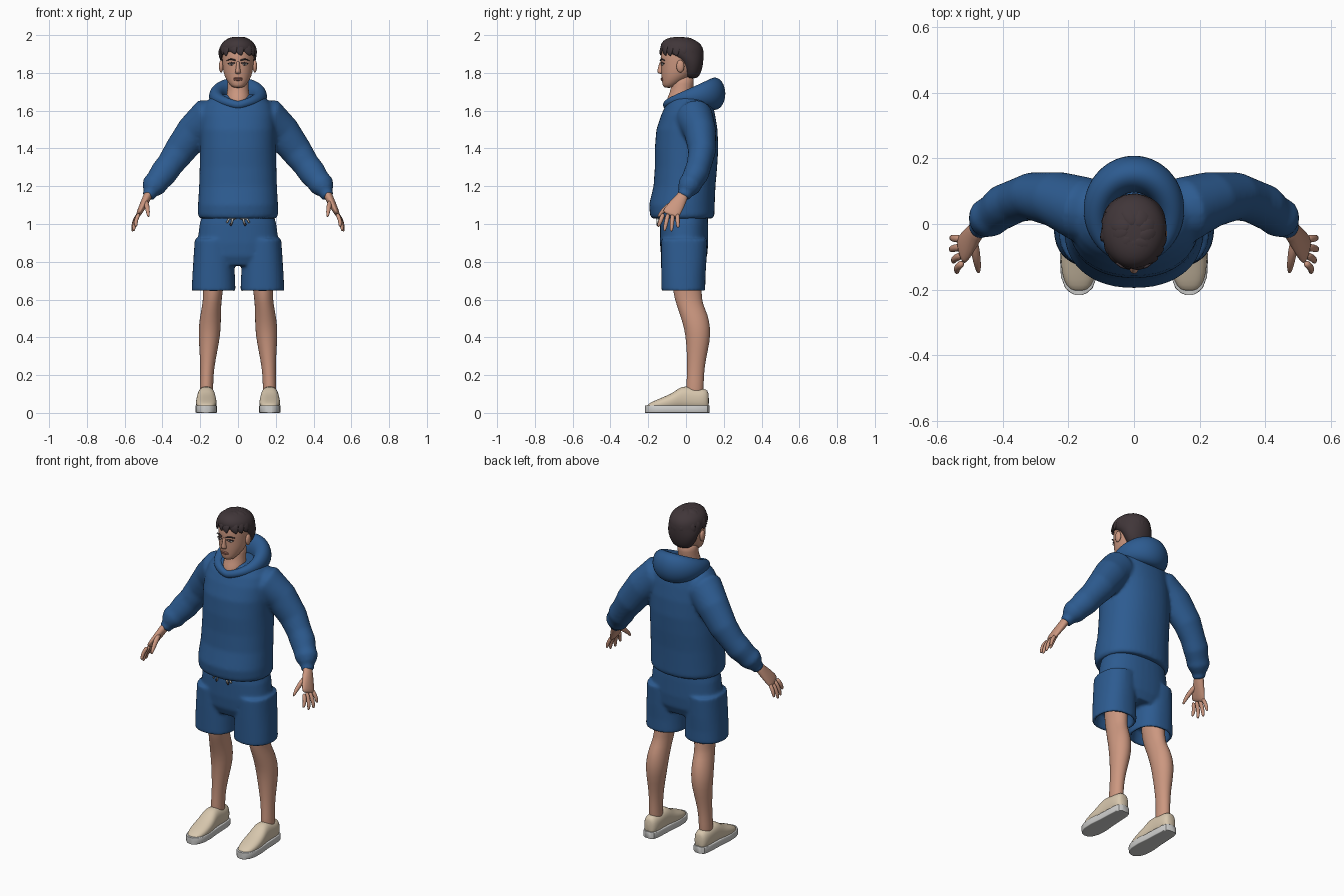
import bpy, bmesh, math, random
from mathutils import Vector

random.seed(4)
X, Y, Z = Vector((1, 0, 0)), Vector((0, 1, 0)), Vector((0, 0, 1))


def material(name, rgb):
    m = bpy.data.materials.new(name)
    m.diffuse_color = (*rgb, 1)
    return m


BLUE = material("navy_cloth", (0.026, 0.105, 0.28))
SKIN = material("skin", (0.60, 0.31, 0.215))
HAIR = material("dark_hair", (0.052, 0.037, 0.041))
BEIGE = material("beige_canvas", (0.68, 0.57, 0.42))
RUBBER = material("pale_rubber", (0.62, 0.62, 0.61))
WHITE = material("white", (0.78, 0.77, 0.74))
LIPS = material("lips", (0.42, 0.17, 0.13))


def loft(bm, rings, ref=Y, axis=None, power=2.0, sides=20, closed=False):
    """Skin rings (x, y, z, ra, rb); rb lies along ref, ra across it."""
    pts = [Vector(r[:3]) for r in rings]
    n, loops = len(rings), []
    for i, r in enumerate(rings):
        if closed:
            t = pts[(i + 1) % n] - pts[i - 1]
        else:
            t = pts[min(i + 1, n - 1)] - pts[max(i - 1, 0)]
        t = (axis or t).normalized()
        b = (ref - t * ref.dot(t)).normalized()
        a = b.cross(t)
        loop = []
        for k in range(sides):
            c, s = math.cos(math.tau * k / sides), math.sin(math.tau * k / sides)
            ca = math.copysign(abs(c) ** (2 / power), c)
            sb = math.copysign(abs(s) ** (2 / power), s)
            loop.append(bm.verts.new(pts[i] + a * r[3] * ca + b * r[4] * sb))
        loops.append(loop)
    for i in range(n if closed else n - 1):
        p, q = loops[i], loops[(i + 1) % n]
        for k in range(sides):
            j = (k + 1) % sides
            bm.faces.new((p[k], p[j], q[j], q[k]))
    if not closed:
        bm.faces.new(loops[0][::-1])
        bm.faces.new(loops[-1])


def ball(bm, centre, size):
    new = bmesh.ops.create_uvsphere(bm, u_segments=16, v_segments=10, radius=1)["verts"]
    for v in new:
        v.co = Vector(centre) + Vector([v.co[i] * size[i] for i in range(3)])


def finish(name, bm, mat, mirror=False, subsurf=0, voxel=0):
    bmesh.ops.recalc_face_normals(bm, faces=bm.faces)
    for f in bm.faces:
        f.smooth = True
    me = bpy.data.meshes.new(name)
    bm.to_mesh(me)
    bm.free()
    me.materials.append(mat)
    ob = bpy.data.objects.new(name, me)
    bpy.context.collection.objects.link(ob)
    if mirror:
        ob.modifiers.new("mirror", "MIRROR").use_mirror_merge = False
    if voxel:
        m = ob.modifiers.new("blend", "REMESH")
        m.mode, m.voxel_size, m.use_smooth_shade = "VOXEL", voxel, True
        m = ob.modifiers.new("soften", "SMOOTH")
        m.factor, m.iterations = 0.5, 6
    if subsurf:
        m = ob.modifiers.new("subsurf", "SUBSURF")
        m.levels = m.render_levels = subsurf
    return ob


def upright(rows, x=0):
    """Rows (z, centre y, rx, ry) to rings."""
    return [(x, cy, z, rx, ry) for z, cy, rx, ry in rows]


# Hoodie body and sleeves, fused
bm = bmesh.new()
loft(bm, upright([(1.03, -.02, .203, .163), (1.045, -.02, .212, .17), (1.10, -.022, .212, .174),
                  (1.2, -.008, .206, .164), (1.3, 0, .203, .165), (1.4, .003, .2, .168),
                  (1.5, .005, .2, .162), (1.58, .012, .196, .142), (1.63, .018, .18, .125),
                  (1.665, .02, .15, .105), (1.685, .02, .11, .08)]), axis=Z, power=2.2, sides=40)
for s in (-1, 1):
    loft(bm, [(s * x, y, z, a, b) for x, y, z, a, b in
              [(.08, .03, 1.57, .08, .085), (.16, .045, 1.56, .107, .1), (.235, .075, 1.487, .094, .085),
               (.31, .085, 1.385, .083, .073), (.36, .07, 1.315, .072, .066), (.395, .055, 1.268, .073, .067),
               (.425, .032, 1.228, .064, .06), (.445, .018, 1.204, .066, .062), (.458, .004, 1.18, .052, .05),
               (.465, -.004, 1.165, .036, .038), (.478, -.015, 1.142, .034, .037)]], sides=28)
finish("hoodie", bm, BLUE, voxel=0.01)

# Hood lying around the neck, with a V at the front
bm = bmesh.new()
ring = []
for k in range(32):
    a = math.tau * k / 32
    u = (1 - math.cos(a)) / 2
    ring.append((.115 * math.sin(a), .025 - .128 * math.cos(a), 1.628 + .062 * abs(math.sin(a / 2)),
                 .02 + .038 * u, .022 + .066 * u ** 1.4))
loft(bm, ring, ref=Z, sides=16, closed=True)
finish("hood", bm, BLUE, subsurf=1)

# Shorts with hollow leg openings
bm = bmesh.new()
loft(bm, upright([(1.06, -.008, .185, .122), (1.0, -.01, .203, .127), (.9, -.01, .215, .128),
                  (.83, -.01, .21, .122), (.78, -.01, .17, .1)]), axis=Z, power=2.3, sides=36)
for s in (-1, 1):
    loft(bm, upright([(.92, -.01, .1, .122), (.8, -.012, .108, .12), (.72, -.014, .113, .117),
                      (.648, -.014, .116, .116), (.642, -.014, .11, .11), (.648, -.014, .1, .1),
                      (.72, -.01, .09, .09)], s * .129), axis=Z, power=2.3, sides=32)
finish("shorts", bm, BLUE, voxel=0.009)

# Drawstring loops and their dark tips
bm, tips = bmesh.new(), bmesh.new()
for s in (-1, 1):
    for dx, dz in ((.035, -.02), (.06, -.012)):
        loft(bm, [(s * .012, -.142, 1.03, .005, .005), (s * dx * .8, -.152, 1.028, .006, .006),
                  (s * dx, -.15, 1.018 + dz, .005, .005)], ref=Y, sides=8)
    ball(tips, (s * .038, -.15, .998), (.006, .006, .008))
finish("drawstring", bm, WHITE)
finish("drawstring_tips", tips, HAIR)

# Legs
bm = bmesh.new()
loft(bm, [(.13, 0, .76, .065, .08), (.133, .008, .63, .051, .076), (.138, .017, .58, .05, .07),
          (.145, .042, .52, .055, .075), (.15, .06, .45, .06, .07), (.153, .064, .38, .055, .064),
          (.16, .055, .28, .041, .049), (.165, .05, .2, .035, .045), (.167, .047, .13, .036, .047),
          (.167, .045, .07, .036, .045)], axis=-Z)
finish("leg", bm, SKIN, mirror=True, subsurf=1)

# Shoes: canvas uppers and flat rubber soles
bm = bmesh.new()
loft(bm, [(.168, y, (top + .015) / 2, w, (top - .015) / 2) for y, w, top in
          [(-.207, .02, .04), (-.19, .039, .054), (-.15, .053, .072), (-.1, .056, .092), (-.06, .053, .112),
           (-.025, .048, .143), (.02, .046, .138), (.07, .046, .128), (.105, .04, .128), (.122, .024, .11)]],
     ref=Z, axis=Y, power=2.4, sides=24)
finish("shoe_upper", bm, BEIGE, mirror=True, subsurf=1)
bm = bmesh.new()
loft(bm, [(.168, y, .02, w, .02) for y, w in
          [(-.216, .012), (-.21, .026), (-.195, .042), (-.16, .055), (-.1, .058), (-.03, .051), (.04, .048),
           (.09, .045), (.115, .036), (.125, .018)]], ref=Z, axis=Y, power=12, sides=24)
sole = finish("shoe_sole", bm, RUBBER, mirror=True)
bpy.context.view_layer.objects.active = sole
sole.select_set(True)
bpy.ops.object.shade_smooth_by_angle(angle=math.radians(40))

# Hands: palm, four fingers, thumb
bm = bmesh.new()
loft(bm, [(.468, -.008, 1.17, .024, .03), (.482, -.022, 1.14, .023, .031), (.502, -.05, 1.1, .02, .043),
          (.522, -.077, 1.06, .015, .048), (.53, -.084, 1.045, .01, .044)], sides=16)
for i, (tx, ty, tz) in enumerate([(.54, -.148, .985), (.552, -.115, .962), (.56, -.078, .96), (.558, -.042, .98)]):
    base, tip = Vector((.522, -.118 + .024 * i, 1.058)), Vector((tx, ty, tz))
    mid = base.lerp(tip, .5) + X * .01
    loft(bm, [(*base, .012, .013), (*mid, .011, .012), (*mid.lerp(tip, .75), .009, .01), (*tip, .004, .005)], sides=10)
loft(bm, [(.49, -.045, 1.125, .015, .016), (.482, -.095, 1.095, .014, .016), (.476, -.13, 1.062, .011, .012),
          (.474, -.15, 1.035, .005, .006)], sides=10)
finish("hand", bm, SKIN, mirror=True, subsurf=1)

# Neck, head, nose, ears
bm = bmesh.new()
loft(bm, upright([(1.62, -.045, .05, .056), (1.64, -.043, .058, .062), (1.67, -.035, .064, .064),
                  (1.7, -.024, .058, .06), (1.74, -.018, .056, .06), (1.79, -.015, .056, .06)]), axis=Z)
finish("neck", bm, SKIN, subsurf=1)
bm = bmesh.new()
loft(bm, upright([(1.72, -.092, .024, .024), (1.735, -.084, .043, .042), (1.765, -.06, .064, .068),
                  (1.8, -.044, .078, .088), (1.84, -.034, .083, .099), (1.88, -.03, .086, .107),
                  (1.92, -.028, .085, .104), (1.955, -.028, .07, .088), (1.975, -.03, .04, .05)]), axis=Z)
finish("head", bm, SKIN, subsurf=1)
bm = bmesh.new()
loft(bm, upright([(1.865, -.128, .009, .01), (1.84, -.13, .009, .015), (1.815, -.132, .013, .021),
                  (1.803, -.132, .017, .021), (1.794, -.128, .012, .013)]), axis=Z, sides=12)
finish("nose", bm, SKIN, subsurf=1)
bm = bmesh.new()
ball(bm, (.089, -.03, 1.835), (.012, .021, .033))
finish("ear", bm, SKIN, mirror=True)

# Eyes, brows, mouth
bm = bmesh.new()
ball(bm, (.035, -.124, 1.846), (.015, .006, .006))
finish("eye_white", bm, WHITE, mirror=True)
bm = bmesh.new()
ball(bm, (.034, -.1275, 1.846), (.0065, .004, .006))
loft(bm, [(.017, -.131, 1.852, .002, .004), (.036, -.127, 1.854, .003, .004), (.053, -.116, 1.849, .002, .004)], sides=8)
finish("iris_and_lashes", bm, HAIR, mirror=True)
bm = bmesh.new()
loft(bm, [(.014, -.136, 1.867, .004, .004), (.038, -.129, 1.873, .004, .005), (.06, -.113, 1.866, .002, .004)], sides=8)
finish("brow", bm, HAIR, mirror=True)
bm = bmesh.new()
for z in (1.771, 1.763):
    ball(bm, (0, -.126, z), (.024, .008, .005))
finish("mouth", bm, LIPS)

# Hair: main mass, then overlapping tapered locks from the crown
bm = bmesh.new()
loft(bm, upright([(1.768, .03, .048, .032), (1.8, .032, .072, .048), (1.84, .03, .088, .06),
                  (1.875, .015, .097, .078), (1.905, -.018, .1, .112), (1.935, -.024, .099, .115),
                  (1.962, -.03, .084, .1), (1.982, -.036, .055, .07), (1.99, -.038, .025, .03)]), axis=Z, sides=28)
finish("hair_mass", bm, HAIR, subsurf=1)
bm = bmesh.new()
for layer, (count, start, reach) in enumerate(((15, 35, 0), (9, 8, -28))):
    for k in range(count):
        th = math.tau * (k + .5 * layer + random.uniform(-.2, .2)) / count
        back = math.sin(th)
        end = 92 + (16 * back if back > 0 else 6 * back) + reach + random.uniform(-6, 6)
        swirl = random.uniform(.15, .4)
        rings = []
        for j, w in enumerate((.012, .028, .03, .023, .004)):
            f = j / 4
            ph, t = math.radians(start + (end - start) * f), th + swirl * f
            r = 1 + .035 * math.sin(math.pi * f)
            rings.append((.095 * r * math.sin(ph) * math.cos(t), -.026 + .11 * r * math.sin(ph) * math.sin(t),
                          1.885 + .1 * r * math.cos(ph), .011 * (w / .03) ** .5, w))
        loft(bm, rings, ref=Vector((-math.sin(th), math.cos(th), 0)), sides=10)
finish("hair_locks", bm, HAIR, subsurf=1)
